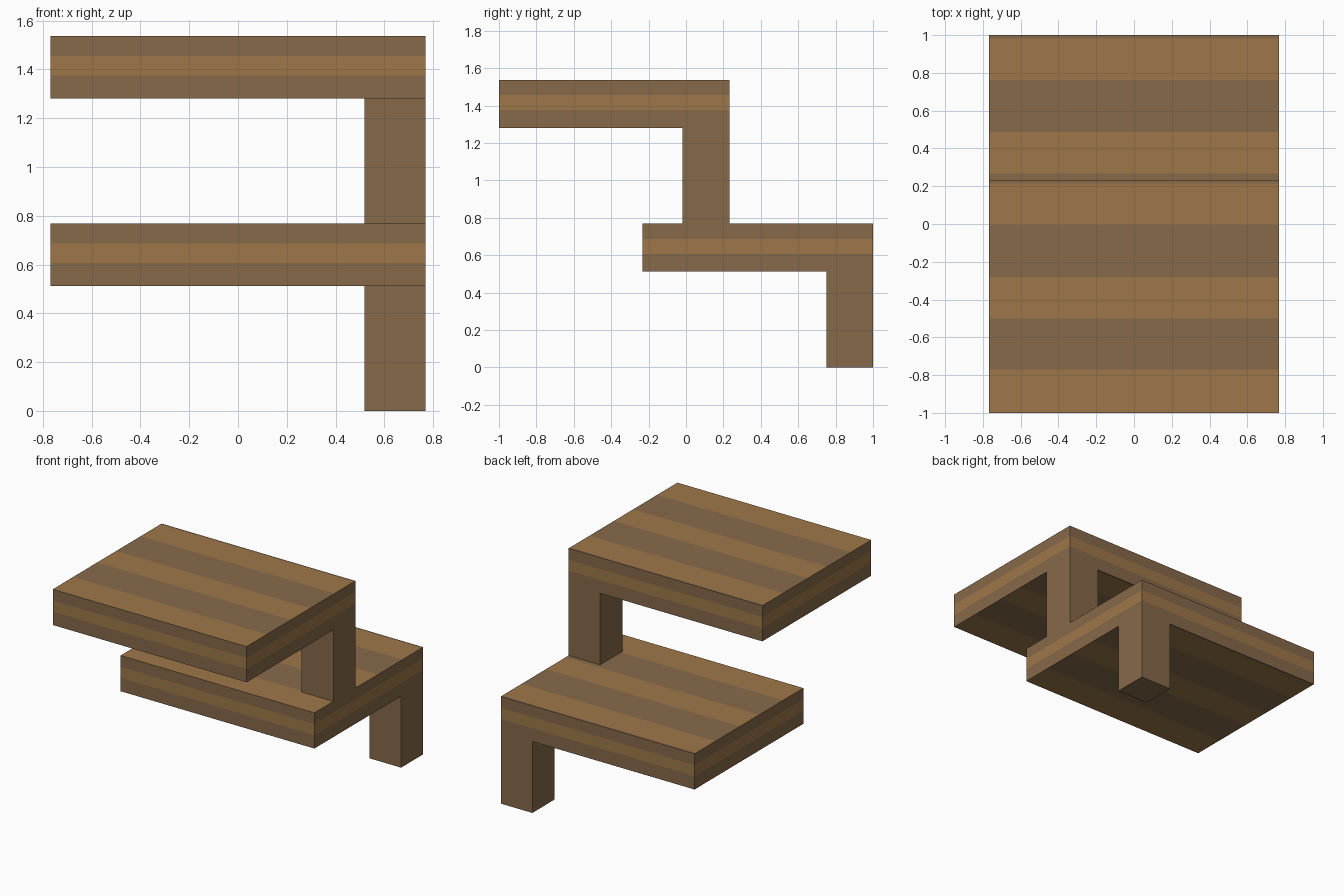
import bpy, bmesh
from mathutils import Vector

if "Cube" in bpy.data.objects:
    bpy.data.objects.remove(bpy.data.objects["Cube"])


def srgb(r, g, b):
    lin = lambda c: c / 12.92 if c <= 0.04045 else ((c + 0.055) / 1.055) ** 2.4
    return (lin(r / 255), lin(g / 255), lin(b / 255), 1)


def material(name, rgb):
    m = bpy.data.materials.new(name)
    m.diffuse_color = srgb(*rgb)
    m.use_nodes = True
    m.node_tree.nodes["Principled BSDF"].inputs["Base Color"].default_value = m.diffuse_color
    return m


LIGHT = material("light wood", (158, 119, 73))
DARK = material("dark wood", (135, 106, 74))

# Stripe edges, measured from a slab's front edge and from its underside
TOP_CUTS = [0.23, 0.50, 0.72, 0.995, 1.215]
SIDE_CUTS = [0.095, 0.175]


def box(name, lo, hi, striped=False):
    """Flat box; striped boxes get bands along x on every face."""
    lo, hi = Vector(lo), Vector(hi)
    bm = bmesh.new()
    bmesh.ops.create_cube(bm, size=1)
    for v in bm.verts:
        v.co = (lo + hi) / 2 + v.co * (hi - lo)
    if striped:
        cuts = [(Vector((0, lo.y + c, 0)), (0, 1, 0)) for c in TOP_CUTS]
        cuts += [(Vector((0, 0, lo.z + c)), (0, 0, 1)) for c in SIDE_CUTS]
        for co, no in cuts:
            bmesh.ops.bisect_plane(bm, geom=bm.verts[:] + bm.edges[:] + bm.faces[:],
                                   plane_co=co, plane_no=no)
        bm.normal_update()
        for f in bm.faces:
            c = f.calc_center_median() - lo
            if abs(f.normal.z) > 0.5:
                band = sum(c.y > t for t in TOP_CUTS)        # light first
            else:
                band = sum(c.z > t for t in SIDE_CUTS) + 1   # dark first
            f.material_index = band % 2
    else:
        for f in bm.faces:
            f.material_index = 1
    me = bpy.data.meshes.new(name)
    bm.to_mesh(me)
    bm.free()
    me.materials.append(LIGHT)
    me.materials.append(DARK)
    bpy.context.collection.objects.link(bpy.data.objects.new(name, me))


# Two identical steps, each a striped slab on a corner post
W, DEPTH, POST, RISE, THICK = 0.768, 1.232, 0.25, 0.768, 0.256
for label, back, z in (("lower", 1.0, 0.0), ("upper", 0.232, RISE)):
    under = z + RISE - THICK
    box(label + "_slab", (-W, back - DEPTH, under), (W, back, z + RISE), striped=True)
    box(label + "_post", (W - POST, back - POST, z), (W, back, under))
